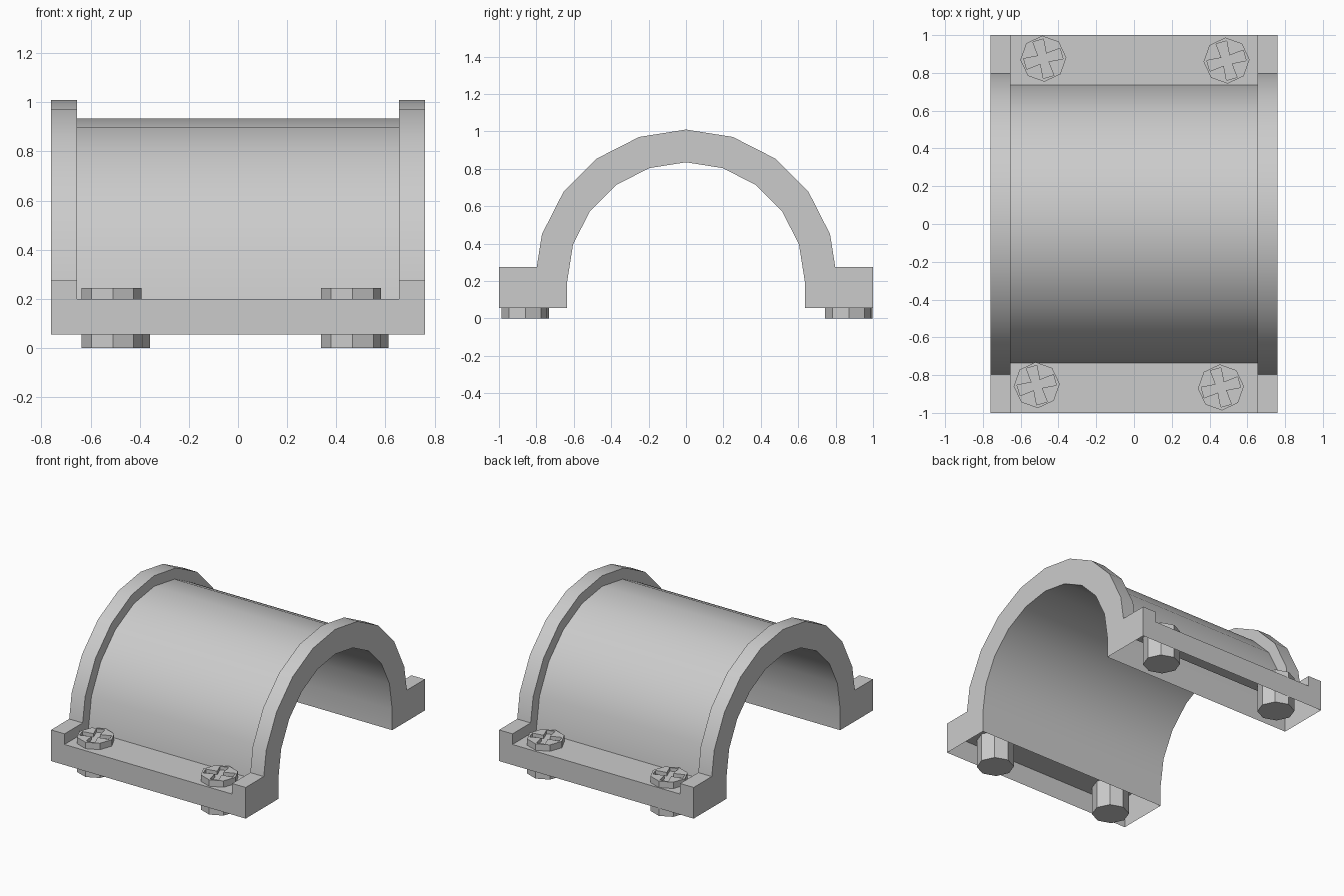
import bpy, bmesh, math

if "Cube" in bpy.data.objects:
    bpy.data.objects.remove(bpy.data.objects["Cube"])

ZC = 0.2           # height of the arch centre
BASE = 0.055       # lower rim of the shell


def arc(r, first=0, last=10):
    return [(r * math.cos(math.radians(18 * i)), ZC + r * math.sin(math.radians(18 * i)))
            for i in range(first, last + 1)]


def finish(bm, name):
    bmesh.ops.remove_doubles(bm, verts=bm.verts, dist=1e-5)
    bmesh.ops.recalc_face_normals(bm, faces=bm.faces)
    me = bpy.data.meshes.new(name)
    bm.to_mesh(me)
    bm.free()
    ob = bpy.data.objects.new(name, me)
    bpy.context.collection.objects.link(ob)
    return ob


def loft(bm, profile, x0, x1):
    for (ya, za), (yb, zb) in zip(profile, profile[1:]):
        bm.faces.new([bm.verts.new(p) for p in
                      ((x0, ya, za), (x1, ya, za), (x1, yb, zb), (x0, yb, zb))])


def plate(bm, outline, x):
    bm.faces.new([bm.verts.new((x, y, z)) for y, z in outline])


def prism(name, pts, z0, z1):
    bm = bmesh.new()
    f = bm.faces.new([bm.verts.new((x, y, z0)) for x, y in pts])
    ext = bmesh.ops.extrude_face_region(bm, geom=[f], use_keep_orig=True)
    for v in ext["geom"]:
        if isinstance(v, bmesh.types.BMVert):
            v.co.z = z1
    return finish(bm, name)


# Clamp shell: open underneath, thin centre arch with raised end ribs
rib = ([(1, ZC), (1, 0.275), (0.798, 0.275)] + arc(0.81, 1, 9)
       + [(-0.798, 0.275), (-1, 0.275), (-1, ZC)])
mid = [(1, ZC)] + arc(0.735) + [(-1, ZC)]
inner = [(0.635, BASE)] + arc(0.635) + [(-0.635, BASE)]
foot_r, foot_l = (1, BASE), (-1, BASE)
XR, XM = 0.76, 0.655

bm = bmesh.new()
loft(bm, [foot_r] + mid + [foot_l], -XM, XM)
loft(bm, inner, -XR, XR)
for s in (-1, 1):
    loft(bm, [foot_r] + rib + [foot_l], s * XM, s * XR)
    plate(bm, [foot_r] + rib + [foot_l] + inner[::-1], s * XR)
    plate(bm, rib + mid[-2:0:-1], s * XM)
shell = finish(bm, "clamp_shell")
bpy.context.view_layer.objects.active = shell
shell.select_set(True)
bpy.ops.object.shade_smooth_by_angle(angle=math.radians(30))
shell.select_set(False)

# Cross recess outline, slightly flared arms
arm = [(0.022, -0.022), (0.1, -0.029), (0.1, 0.029)]
cross = []
for k in range(4):
    c, s = math.cos(k * math.pi / 2 + 0.28), math.sin(k * math.pi / 2 + 0.28)
    cross += [(c * x - s * y, s * x + c * y) for x, y in arm]
octagon = [(0.122 * math.cos(k * math.pi / 4 + 0.05), 0.122 * math.sin(k * math.pi / 4 + 0.05))
           for k in range(8)]

# Four octagonal bolts with a cross recess in the head
for i, (x, y) in enumerate([(-0.515, -0.853), (0.46, -0.865), (-0.48, 0.875), (0.49, 0.865)]):
    bolt = prism(f"bolt_{i + 1}", [(x + a, y + b) for a, b in octagon], 0, 0.245)
    cut = prism(f"recess_cutter_{i + 1}", [(x + a, y + b) for a, b in cross], 0.22, 0.3)
    cut.hide_render = True
    cut.hide_set(True)
    mod = bolt.modifiers.new("recess", 'BOOLEAN')
    mod.operation = 'DIFFERENCE'
    mod.object = cut
    mod.solver = 'EXACT'
